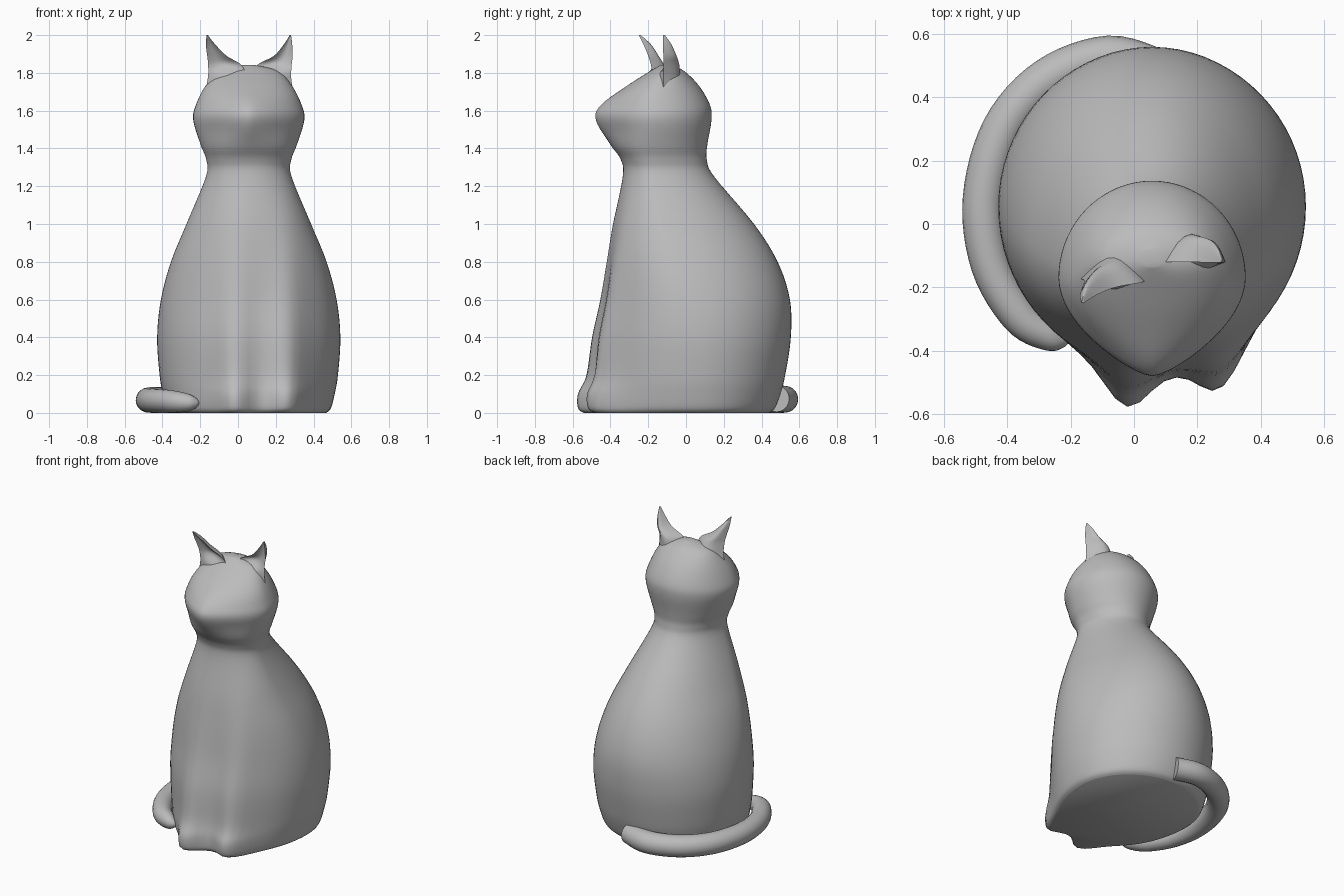
import bpy, bmesh, math
from mathutils import Vector

cube = bpy.data.objects.get("Cube")
if cube:
    bpy.data.objects.remove(cube)

clay = bpy.data.materials.new("plain_grey_clay")
clay.use_nodes = True
GREY = (0.5, 0.5, 0.5, 1)
clay.diffuse_color = GREY
clay.node_tree.nodes["Principled BSDF"].inputs["Base Color"].default_value = GREY

CX = 0.057  # x of the body axis


def spline(keys, steps):
    """Smooth path through rows of numbers."""
    out = []
    for i in range(len(keys) - 1):
        rows = [keys[max(0, min(len(keys) - 1, i + k))] for k in (-1, 0, 1, 2)]
        a, b, c, d = (Vector(r) for r in rows)
        for s in range(steps):
            t = s / steps
            out.append(b + (c - a) * t / 2 + (a * 2 - b * 5 + c * 4 - d) * t * t / 2
                       + (b * 3 - a - c * 3 + d) * t ** 3 / 2)
    out.append(Vector(keys[-1]))
    return out


def loft(name, rings, angle):
    """Skin a stack of equal rings and cap both ends."""
    bm = bmesh.new()
    loops = [[bm.verts.new(p) for p in ring] for ring in rings]
    n = len(loops[0])
    for a, b in zip(loops, loops[1:]):
        for i in range(n):
            j = (i + 1) % n
            bm.faces.new((a[i], a[j], b[j], b[i]))
    bm.faces.new(loops[0][::-1])
    bm.faces.new(loops[-1])
    bmesh.ops.recalc_face_normals(bm, faces=bm.faces)
    mesh = bpy.data.meshes.new(name)
    bm.to_mesh(mesh)
    bm.free()
    mesh.materials.append(clay)
    obj = bpy.data.objects.new(name, mesh)
    bpy.context.collection.objects.link(obj)
    bpy.ops.object.select_all(action="DESELECT")
    obj.select_set(True)
    bpy.context.view_layer.objects.active = obj
    bpy.ops.object.shade_smooth_by_angle(angle=math.radians(angle))
    return obj


def ramp(z, low, high):
    t = max(0, min(1, (z - low) / (high - low)))
    return t * t * (3 - 2 * t)


# Body and head: height, half width, front y, back y, leg bulge
PROFILE = [
    (0, 0.41, -0.46, 0.44, 0.09), (0.025, 0.435, -0.475, 0.47, 0.105),
    (0.1, 0.455, -0.475, 0.5, 0.105), (0.2, 0.472, -0.465, 0.525, 0.07),
    (0.4, 0.485, -0.455, 0.555, 0.05), (0.6, 0.465, -0.425, 0.55, 0.035),
    (0.8, 0.412, -0.405, 0.485, 0.02), (1.0, 0.33, -0.38, 0.36, 0.01),
    (1.25, 0.227, -0.335, 0.15, 0), (1.34, 0.225, -0.345, 0.11, 0),
    (1.42, 0.255, -0.4, 0.113, 0), (1.55, 0.294, -0.477, 0.135, 0),
    (1.63, 0.28, -0.45, 0.127, 0), (1.73, 0.23, -0.315, 0.07, 0),
    (1.81, 0.155, -0.19, -0.01, 0), (1.842, 0.03, -0.135, -0.08, 0)]


def body_ring(row, n=72):
    z, w, front, back, leg = row
    # Widest line moves forward as the trunk narrows to the neck
    mid = 0.06 + (-0.17 - 0.06) * ramp(z, 0.3, 1.4)
    mid += 0.06 * ramp(z, 1.65, 1.84)
    power = 2 - 0.55 * ramp(z, 1.36, 1.52) * (1 - ramp(z, 1.62, 1.78))
    ring = []
    for i in range(n):
        a = math.tau * i / n
        s, c = math.sin(a), math.cos(a)
        if c < 0:
            ring.append((CX + w * s, mid - (back - mid) * c, z))
            continue
        size = (abs(s) ** power + c ** power) ** (-1 / power)
        blend = c ** 0.5
        x = w * s * (1 + (size - 1) * blend)
        y = mid - (mid - front) * c * (1 + (size - 1) * blend)
        for foot in (-0.08, 0.215):
            y -= leg * math.exp(-((x - foot) / 0.09) ** 2)
        ring.append((CX + x, y, z))
    return ring


loft("body_and_head", [body_ring(r) for r in spline(PROFILE, 5)], 60)


# Ears: height, outer x, inner x, y, thickness, with a hollow front
def ear(name, keys):
    rings = []
    for z, outer, inner, y, thick in spline(keys, 5):
        hollow = ramp(z, 1.78, 1.86) * 0.5
        back = [(outer + (inner - outer) * t / 8,
                 y + thick * math.sin(math.pi * t / 8), z) for t in range(9)]
        front = [(outer + (inner - outer) * t / 8,
                  y + thick * (hollow * 1.3 - 0.35) * math.sin(math.pi * t / 8), z)
                 for t in range(7, 0, -1)]
        rings.append(back + front)
    loft(name, rings, 50)


ear("right_ear", [(1.66, -0.185, 0.03, -0.17, 0.1), (1.77, -0.16, 0.04, -0.175, 0.09),
                  (1.84, -0.158, 0.02, -0.185, 0.07), (1.89, -0.163, -0.06, -0.2, 0.055),
                  (1.95, -0.17, -0.12, -0.225, 0.04), (2, -0.166, -0.16, -0.25, 0.01)])
ear("left_ear", [(1.66, 0.3, 0.08, -0.12, 0.1), (1.77, 0.282, 0.08, -0.12, 0.09),
                 (1.84, 0.284, 0.1, -0.12, 0.085), (1.89, 0.289, 0.19, -0.12, 0.07),
                 (1.95, 0.287, 0.242, -0.122, 0.045), (2, 0.281, 0.274, -0.122, 0.01)])

# Tail: x, y, z, radius along a curl round the side of the base
path = spline([(0.08, 0.48, 0.075, 0.07), (-0.08, 0.523, 0.072, 0.071),
               (-0.27, 0.455, 0.07, 0.07), (-0.41, 0.3, 0.069, 0.069),
               (-0.473, 0.08, 0.068, 0.067), (-0.45, -0.13, 0.065, 0.064),
               (-0.36, -0.29, 0.061, 0.06), (-0.27, -0.352, 0.055, 0.048),
               (-0.225, -0.365, 0.053, 0.028), (-0.205, -0.365, 0.053, 0.005)], 6)
rings = []
for i, row in enumerate(path):
    ahead = path[min(i + 1, len(path) - 1)] - path[max(i - 1, 0)]
    side = Vector((ahead.y, -ahead.x, 0)).normalized()
    rings.append([row.xyz + (side * math.cos(a) + Vector((0, 0, math.sin(a)))) * row.w
                  for a in (math.tau * k / 20 for k in range(20))])
loft("tail", rings, 60)
